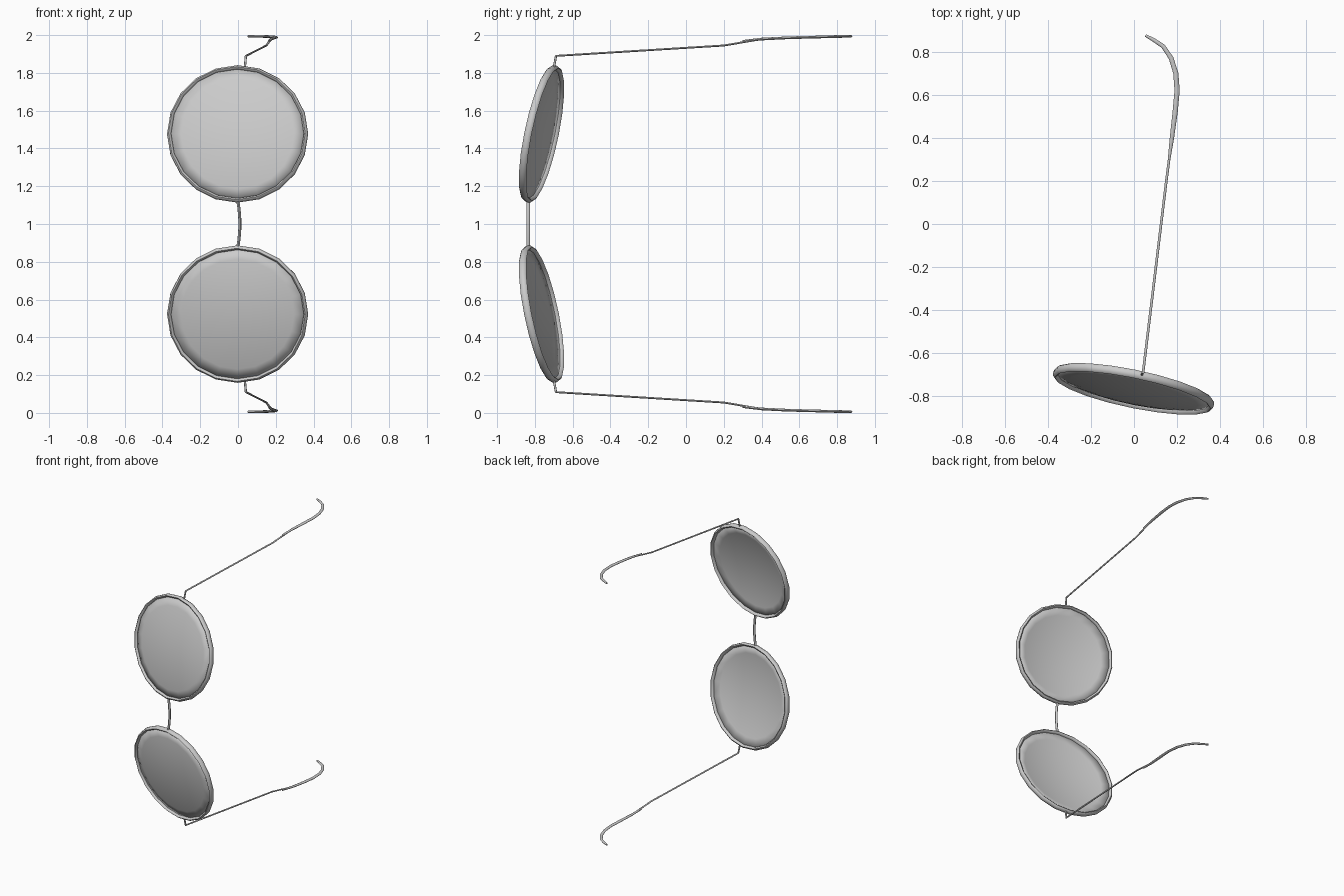
import bpy, bmesh, math
from mathutils import Vector

cube = bpy.data.objects.get("Cube")
if cube:
    bpy.data.objects.remove(cube)

metal = bpy.data.materials.new("light_grey")
metal.use_nodes = True
metal.diffuse_color = (0.6, 0.6, 0.6, 1)
metal.node_tree.nodes["Principled BSDF"].inputs["Base Color"].default_value = (0.6, 0.6, 0.6, 1)

MID = 1.0                      # height of the mirror plane
RX, RZ, LENS_Z = 0.362, 0.352, 0.477
SEGMENTS = 20


def finish(name, bm, mirrored=True):
    """Turn a bmesh into a smooth object, mirrored about mid height."""
    bmesh.ops.recalc_face_normals(bm, faces=bm.faces)
    mesh = bpy.data.meshes.new(name)
    bm.to_mesh(mesh)
    bm.free()
    mesh.materials.append(metal)
    obj = bpy.data.objects.new(name, mesh)
    obj.location.z = MID
    bpy.context.collection.objects.link(obj)
    bpy.ops.object.select_all(action='DESELECT')
    obj.select_set(True)
    bpy.context.view_layer.objects.active = obj
    bpy.ops.object.shade_smooth_by_angle(angle=math.radians(50))
    if mirrored:
        mod = obj.modifiers.new("mirror", 'MIRROR')
        mod.use_axis = (False, False, True)
        mod.use_mirror_merge = False
    return obj


def sweep(path, radii, up, closed=False, sides=8):
    """Sweep an elliptical section (side radius, up radius) along a path."""
    bm = bmesh.new()
    pts = [Vector(p) for p in path]
    n = len(pts)
    rings = []
    for i, p in enumerate(pts):
        a = pts[(i - 1) % n] if closed else pts[max(i - 1, 0)]
        b = pts[(i + 1) % n] if closed else pts[min(i + 1, n - 1)]
        d = (b - a).normalized()
        side = d.cross(Vector(up)).normalized()
        top = side.cross(d)
        rs, ru = radii[i] if isinstance(radii, list) else radii
        angles = [math.tau * k / sides for k in range(sides)]
        rings.append([bm.verts.new(p + side * rs * math.cos(t) + top * ru * math.sin(t))
                      for t in angles])
    for i in range(n if closed else n - 1):
        r, s = rings[i], rings[(i + 1) % n]
        for k in range(sides):
            j = (k + 1) % sides
            bm.faces.new((r[k], r[j], s[j], s[k]))
    if not closed:
        bm.faces.new(rings[0])
        bm.faces.new(rings[-1])
    return bm


def on_lens(t, scale=1.0, bulge=0.0):
    """Point on the tilted lens plane at angle t and relative radius."""
    x, dz = RX * scale * math.cos(t), RZ * scale * math.sin(t)
    return Vector((x - 0.002, -0.765 + 0.2 * dz - 0.2 * x - bulge, LENS_Z + dz))


turn = [math.tau * k / SEGMENTS for k in range(SEGMENTS)]

# Round rims
finish("rims", sweep([on_lens(t) for t in turn], (0.012, 0.02), (0.2, 1, -0.2), closed=True))

# Domed lenses
bm = bmesh.new()
steps = 6
hub = bm.verts.new(on_lens(0, 0, 0.045))
previous = None
for s in range(1, steps + 1):
    f = s / steps
    ring = [bm.verts.new(on_lens(t, f * 0.99, 0.045 * (1 - f * f))) for t in turn]
    for k in range(SEGMENTS):
        j = (k + 1) % SEGMENTS
        if previous:
            bm.faces.new((previous[k], previous[j], ring[j], ring[k]))
        else:
            bm.faces.new((hub, ring[k], ring[j]))
    previous = ring
lens = finish("lenses", bm)
thick = lens.modifiers.new("thickness", 'SOLIDIFY')
thick.thickness = 0.006
thick.offset = 0

# Bowed bridge between the rims
bridge = [(0.012 * (1 - (z / 0.13) ** 2) - 0.002, -0.835, z)
          for z in (-0.13, -0.08, -0.03, 0.03, 0.08, 0.13)]
finish("bridge", sweep(bridge, (0.008, 0.01), (0, 1, 0)), mirrored=False)

# Hinge pins
finish("hinges", sweep([(0.036, -0.7, 0.825), (0.042, -0.688, 0.892)], (0.006, 0.006), (0, 1, 0)))

# Temple rods
finish("temple_rods", sweep([(0.042, -0.69, 0.89), (0.15, 0.2, 0.945), (0.176, 0.4, 0.979)],
                            (0.006, 0.005), (0, 0, 1)))

# Curved ear tips
tip = [(0.163, 0.3, 0.968), (0.176, 0.4, 0.979), (0.191, 0.52, 0.985), (0.2, 0.62, 0.988),
       (0.194, 0.7, 0.99), (0.172, 0.77, 0.992), (0.135, 0.825, 0.993), (0.09, 0.855, 0.994),
       (0.053, 0.875, 0.994)]
widths = [0.006, 0.01, 0.012, 0.012, 0.012, 0.011, 0.01, 0.009, 0.006]
finish("ear_tips", sweep(tip, [(w, min(w, 0.007)) for w in widths], (0, 0, 1)))
